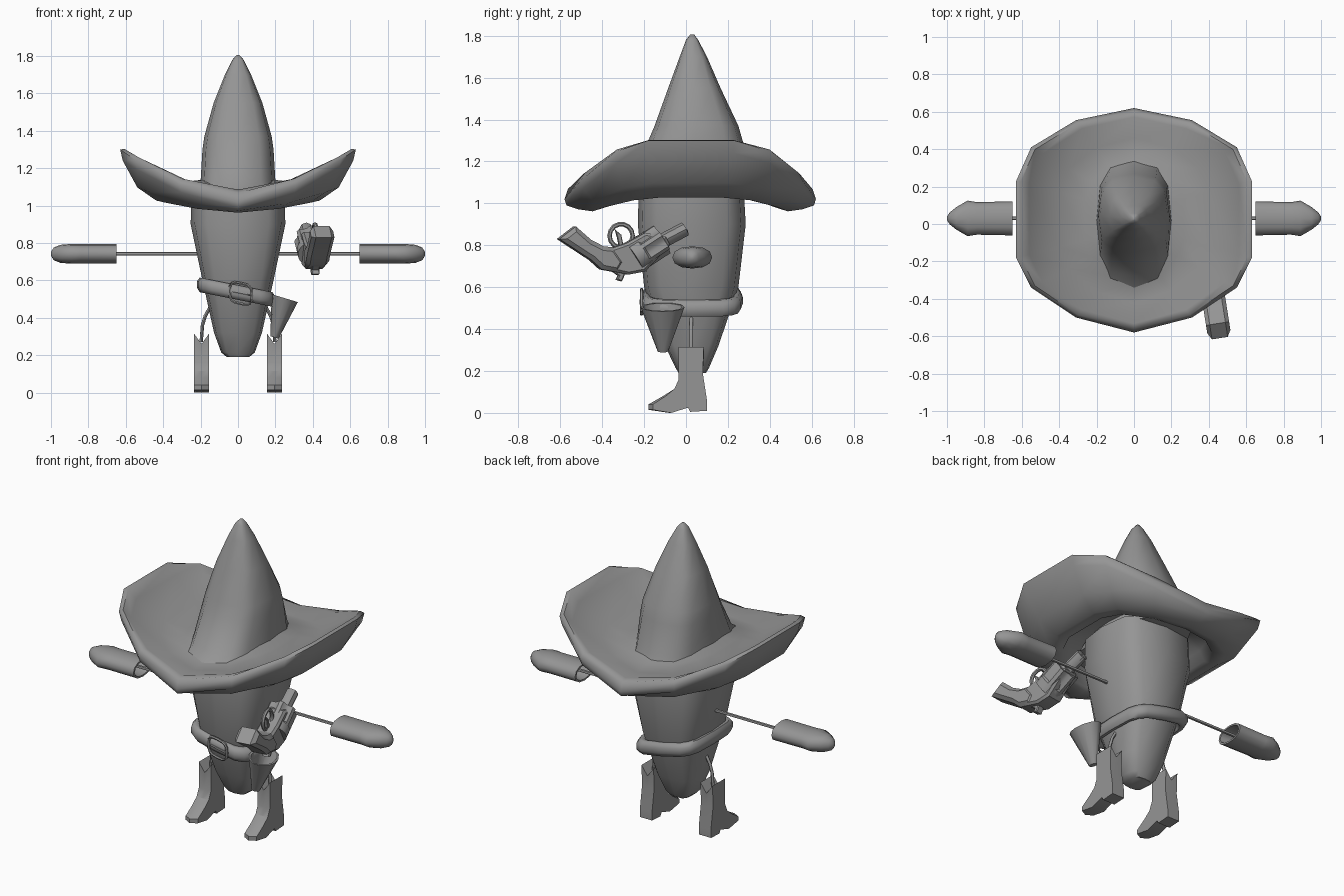
import bpy, bmesh, math
from mathutils import Vector, Matrix

if "Cube" in bpy.data.objects:
    bpy.data.objects.remove(bpy.data.objects["Cube"])

grey = bpy.data.materials.new("plain grey")
grey.use_nodes = True
COL = (0.3, 0.3, 0.3, 1)
grey.diffuse_color = COL
grey.node_tree.nodes["Principled BSDF"].inputs["Base Color"].default_value = COL


def finish(name, bm, angle):
    bmesh.ops.recalc_face_normals(bm, faces=bm.faces)
    me = bpy.data.meshes.new(name)
    bm.to_mesh(me)
    bm.free()
    me.materials.append(grey)
    ob = bpy.data.objects.new(name, me)
    bpy.context.collection.objects.link(ob)
    bpy.ops.object.select_all(action='DESELECT')
    bpy.context.view_layer.objects.active = ob
    ob.select_set(True)
    bpy.ops.object.shade_smooth_by_angle(angle=math.radians(angle))
    return ob


def loft(name, rings, caps=True, loop=False, angle=45):
    """Skin a list of equal rings; loop joins the last ring to the first."""
    bm = bmesh.new()
    vs = [[bm.verts.new(p) for p in r] for r in rings]
    n = len(vs[0])
    pairs = list(zip(vs, vs[1:])) + ([(vs[-1], vs[0])] if loop else [])
    for a, b in pairs:
        for i in range(n):
            j = (i + 1) % n
            bm.faces.new((a[i], a[j], b[j], b[i]))
    if caps and not loop:
        bm.faces.new(vs[0])
        bm.faces.new(vs[-1])
    return finish(name, bm, angle)


def ellipse(c, u, v, n, power=1):
    """Oval ring; a power under 1 makes it squarer."""
    c, u, v = Vector(c), Vector(u), Vector(v)
    ring = []
    for i in range(n):
        t = 2 * math.pi * i / n
        a, b = [math.copysign(abs(k) ** power, k) if abs(k) > 1e-6 else 0
                for k in (math.cos(t), math.sin(t))]
        ring.append(c + u * a + v * b)
    return ring


def ovals(levels, power):
    """Horizontal ovals from (z, half width, front y, back y)."""
    return [ellipse((0, (f + b) / 2, z), (w, 0, 0), (0, (b - f) / 2, 0), 12, power)
            for z, w, f, b in levels]


def tube(name, pts, r, n=8, loop=False):
    pts = [Vector(p) for p in pts]
    rings, m = [], len(pts)
    for i, p in enumerate(pts):
        a = pts[(i - 1) % m] if loop else pts[max(i - 1, 0)]
        b = pts[(i + 1) % m] if loop else pts[min(i + 1, m - 1)]
        d = (b - a).normalized()
        ref = Vector((1, 0, 0)) if abs(d.x) < 0.8 else Vector((0, 0, 1))
        u = d.cross(ref).normalized()
        rings.append(ellipse(p, u * r, d.cross(u) * r, n))
    return loft(name, rings, loop=loop)


def prism(name, outline, thick, bevel=0.012):
    """Side outline (y, z) given thickness across x, with softened edges."""
    bm = bmesh.new()
    f = bm.faces.new([bm.verts.new((-thick / 2, y, z)) for y, z in outline])
    new = bmesh.ops.extrude_face_region(bm, geom=[f])["geom"]
    bmesh.ops.translate(bm, vec=(thick, 0, 0),
                        verts=[g for g in new if isinstance(g, bmesh.types.BMVert)])
    rim = [e for e in bm.edges if abs(e.verts[0].co.x - e.verts[1].co.x) < 1e-5]
    bmesh.ops.bevel(bm, geom=rim, offset=bevel, segments=1, affect='EDGES')
    return finish(name, bm, 35)


# Tapered body
loft("body", ovals([(.19, .06, -.035, .095), (.215, .09, -.05, .11), (.32, .128, -.1, .155),
                    (.6, .19, -.2, .25), (.9, .253, -.23, .285), (1.08, .25, -.225, .275)], .62))

# Pointed hat crown, flared at the base
loft("hat_crown", ovals([(1.06, .21, -.38, .36), (1.13, .20, -.28, .32), (1.3, .19, -.18, .27),
                         (1.37, .18, -.15, .25), (1.55, .13, -.085, .165), (1.7, .07, -.03, .1),
                         (1.78, .03, 0, .058), (1.805, .008, .02, .04)], .7), angle=60)

# Hat brim, turned up at both sides, with a thick rounded lip
half = [(0, .62), (.31, .555), (.55, .41), (.63, .23), (.63, -.18), (.55, -.34), (.31, -.5), (0, -.58)]
outline = half + [(-x, y) for x, y in reversed(half[1:-1])]


def brim_ring(t, front, rise):
    ring = []
    for x, y in outline:
        a = math.atan2(y - .02, x)
        ix, iy = .18 * math.cos(a), .02 + .28 * math.sin(a)
        ring.append((ix + (x - ix) * t, iy + (y - iy) * t,
                     front + rise * (abs(x) / .63) ** 1.6))
    return ring


loft("hat_brim", [brim_ring(*r) for r in [
    (0, 1.12, .02), (.2, 1.09, .04), (.5, 1.075, .07), (.85, 1.085, .165), (.95, 1.068, .235),
    (1, 1.02, .28), (.97, .99, .25), (.8, .972, .125), (.58, .962, .065), (.42, .978, .055),
    (.36, 1.05, .04)]], loop=True, angle=60)

# Belt: rounded loop, slanting down to the left
belt = []
for k in range(8):
    a = 2 * math.pi * (k + .5) / 8
    off, up = .027 * math.cos(a), .042 * math.sin(a)
    ring = ellipse((-.01, .028, 0), (.185 + off, 0, 0), (0, .218 + off, 0), 16, .5)
    belt.append([(p.x, p.y, .535 - .2 * p.x + up) for p in ring])
loft("belt", belt, loop=True, angle=60)

# Buckle frame and prong
tube("buckle", ellipse((.015, -.212, .53), (.06, 0, -.012), (0, 0, .055), 16, .6), .008, 6, loop=True)
tube("buckle_prong", [(-.03, -.216, .54), (.07, -.216, .52)], .006, 6)

# Open holster cup
hol = [(Vector((.25, -.112, .505)), .07, .105), (Vector((.195, -.11, .295)), .022, .026)]
tilt = Vector((1, 0, -.3))
outer = [ellipse(c, tilt * w, (0, d, 0), 12) for c, w, d in hol]
inner = [ellipse(c + Vector((0, 0, .02 * i)), tilt * (w - .01), (0, d - .01, 0), 12)
         for i, (c, w, d) in enumerate(hol)]
loft("holster", [outer[1], outer[0], inner[0], inner[1]])

# Arms, hands, legs and boots on both sides
boot = [(-.035, .315), (.085, .315), (.08, .19), (.1, .06), (.1, .01), (.02, .005),
        (.01, .025), (-.08, 0), (-.18, .015), (-.18, .04), (-.11, .08), (-.055, .115), (-.035, .16)]
for s, side in ((1, "left"), (-1, "right")):
    tube(side + "_arm", [(s * .2, .03, .742), (s * .76, .03, .742)], .009)
    loft(side + "_hand", [ellipse((s * x, .03, .742), (0, w, 0), (0, 0, h), 12, .9) for x, w, h in [
        (.75, .06, .035), (.65, .078, .043), (.65, .091, .053), (.84, .087, .053),
        (.89, .095, .053), (.95, .06, .048), (.985, .032, .034), (1, .01, .01)]])
    tube(side + "_leg", [(s * x, .025, z) for x, z in
                         [(.11, .49), (.15, .455), (.175, .41), (.19, .36), (.197, .27)]], .009)
    # Boot slices: the middle one dips at the top and reaches to the toe tip
    rings = []
    for dx in (-.04, -.03, 0, .03, .04):
        edge = abs(dx) / .04
        rings.append([(s * .195 + dx, y * (1 - .12 * edge) if y < -.06 else y,
                       .26 + .055 * edge if z > .3 else z) for y, z in boot])
    loft(side + "_boot", rings, angle=30)

# Revolver held upside down beside the body, with a fluted cylinder
axis = Vector((0, .84, .54))
across = axis.cross(Vector((1, 0, 0)))
flutes = []
for step, depth in ((-.08, 1), (-.03, 1), (-.02, .82), (.08, .82)):
    c = Vector((0, -.18, .785)) + axis * step
    ring = ellipse(c, (.082, 0, 0), across * .078, 24)
    flutes.append([c + (p - c) * (depth if i % 4 < 2 else 1) for i, p in enumerate(ring)])
gun = [
    prism("gun_grip", [(-.614, .83), (-.535, .89), (-.46, .825), (-.4, .795), (-.35, .79),
                       (-.3, .72), (-.33, .67), (-.41, .685), (-.46, .73), (-.53, .775)], .125, .02),
    prism("gun_frame", [(-.38, .78), (-.29, .81), (-.2, .86), (-.1, .84), (-.08, .8),
                        (-.2, .675), (-.28, .66), (-.38, .68)], .11),
    loft("gun_cylinder", flutes, angle=35),
    tube("gun_barrel", [(0, -.14, .805), (0, .0, .878)], .035, 8),
    prism("gun_barrel_rib", [(-.11, .79), (-.1, .82), (.01, .875), (.015, .85)], .03, .004),
    tube("trigger_guard", ellipse((0, -.31, .845), (0, .056, 0), (0, 0, .056), 14), .011, 6, loop=True),
    prism("trigger", [(-.32, .79), (-.3, .8), (-.31, .85), (-.34, .875), (-.33, .84)], .02, .003),
    prism("gun_hammer", [(-.36, .68), (-.29, .68), (-.3, .645), (-.31, .628), (-.335, .635),
                         (-.325, .655)], .045, .005),
]
pose = (Matrix.Translation((.41, -.3, 0)) @ Matrix.Rotation(math.radians(9), 4, 'Z')
        @ Matrix.Translation((0, .3, 0)))
for part in gun:
    part.matrix_world = pose
